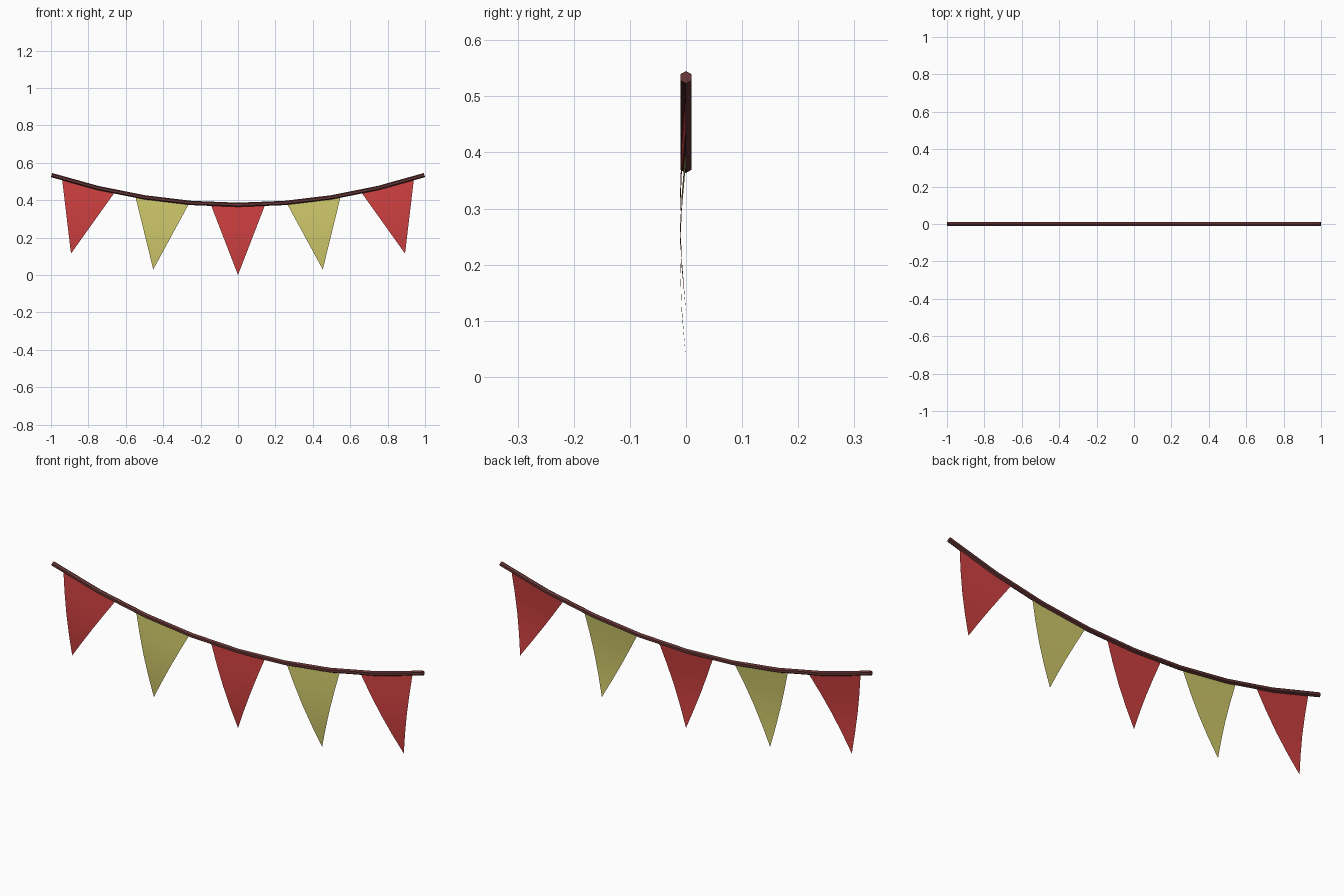
import bpy, bmesh, math
from mathutils import Vector

if "Cube" in bpy.data.objects:
    bpy.data.objects.remove(bpy.data.objects["Cube"])


def material(name, rgb):
    m = bpy.data.materials.new(name)
    m.diffuse_color = (*rgb, 1)
    m.use_nodes = True
    m.node_tree.nodes["Principled BSDF"].inputs["Base Color"].default_value = m.diffuse_color
    return m


RED = material("flag red", (0.60, 0.05, 0.05))
YELLOW = material("flag yellow", (0.60, 0.56, 0.14))
BROWN = material("cord brown", (0.13, 0.035, 0.035))


def sag(x):
    return 0.375 + 0.16 * x * x


def finish(bm, name, mat):
    me = bpy.data.meshes.new(name)
    bm.to_mesh(me)
    bm.free()
    me.materials.append(mat)
    ob = bpy.data.objects.new(name, me)
    bpy.context.collection.objects.link(ob)
    return ob


# Sagging six-sided cord in eight straight lengths
bm = bmesh.new()
SEG, R = 8, 0.0115
rings = []
for i in range(SEG + 1):
    x = (-1 + 2 * i / SEG) * 0.997
    t = Vector((1, 0, 0.32 * x)).normalized()
    n = Vector((-t.z, 0, t.x))
    c = Vector((x, 0, sag(x)))
    rings.append([bm.verts.new(c + n * R * math.cos(k * math.pi / 3)
                               + Vector((0, R * math.sin(k * math.pi / 3), 0)))
                  for k in range(6)])
for a, b in zip(rings, rings[1:]):
    for k in range(6):
        j = (k + 1) % 6
        bm.faces.new((a[k], a[j], b[j], b[k]))
bm.faces.new(rings[0])
bm.faces.new(rings[-1][::-1])
bmesh.ops.recalc_face_normals(bm, faces=bm.faces[:])
finish(bm, "cord", BROWN)


# Thin triangular flags hung square to the cord, bowed slightly forward
def flag(name, x, mat, half=0.145, length=0.375, rows=4):
    bm = bmesh.new()
    t = Vector((1, 0, 0.32 * x)).normalized()
    down = Vector((t.z, 0, -t.x))
    top = Vector((x, 0, sag(x)))
    prev = None
    for r in range(rows + 1):
        f = r / rows
        p = top + down * length * f + Vector((0, -0.011 * math.sin(math.pi * f), 0))
        if r == rows:
            bm.faces.new((prev[0], bm.verts.new(p), prev[1]))
            break
        w = half * (1 - f)
        row = (bm.verts.new(p - t * w), bm.verts.new(p + t * w))
        if prev:
            bm.faces.new((prev[0], row[0], row[1], prev[1]))
        prev = row
    for face in bm.faces:
        face.smooth = True
    finish(bm, name, mat)


for i, x in enumerate((-0.8, -0.405, 0, 0.405, 0.8)):
    flag(f"flag_{i + 1}", x, YELLOW if i % 2 else RED)
